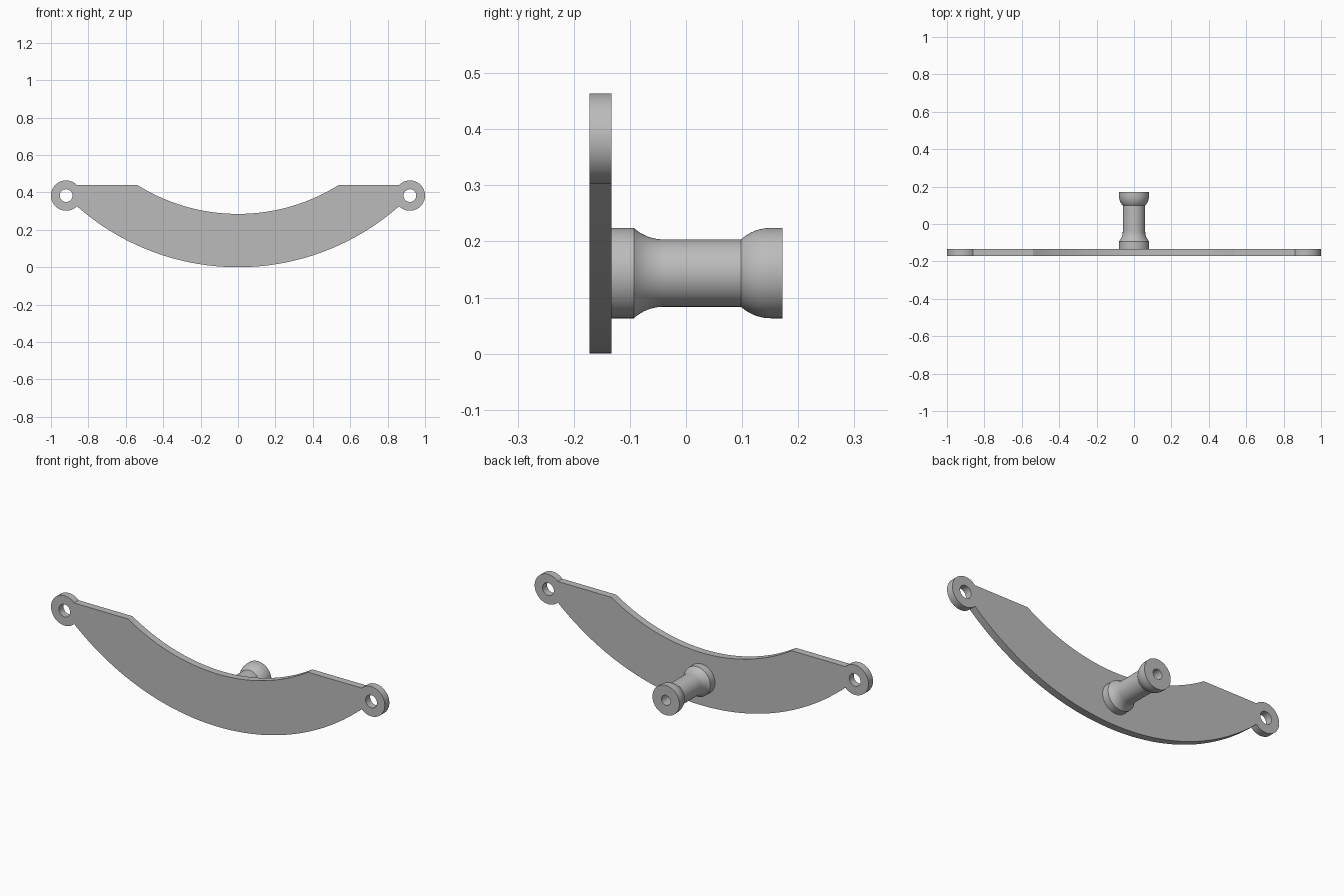
import bpy, bmesh
from math import sin, cos, asin, acos, atan2, pi, radians, sqrt

default_cube = bpy.data.objects.get("Cube")
if default_cube:
    bpy.data.objects.remove(default_cube)

grey = bpy.data.materials.new("plain grey")
grey.use_nodes = True
colour = (0.5, 0.5, 0.5, 1)
grey.diffuse_color = colour
grey.node_tree.nodes["Principled BSDF"].inputs["Base Color"].default_value = colour

FRONT, BACK = -0.172, -0.133      # plate faces along y
EYE_X, EYE_Z, EYE_R, HOLE_R = 0.919, 0.383, 0.081, 0.034
ARC_Z, OUTER_R, INNER_R, TOP = 1.3, 1.3, 1.015, 0.44


def arc(cx, cy, r, a, b, n):
    """Points on an arc from angle a to angle b."""
    return [(cx + r * cos(a + (b - a) * i / n), cy + r * sin(a + (b - a) * i / n))
            for i in range(n + 1)]


def finish(name, bm):
    bmesh.ops.remove_doubles(bm, verts=bm.verts, dist=0.0001)
    bmesh.ops.recalc_face_normals(bm, faces=bm.faces)
    mesh = bpy.data.meshes.new(name)
    bm.to_mesh(mesh)
    bm.free()
    mesh.materials.append(grey)
    ob = bpy.data.objects.new(name, mesh)
    bpy.context.collection.objects.link(ob)
    bpy.ops.object.select_all(action='DESELECT')
    ob.select_set(True)
    bpy.context.view_layer.objects.active = ob
    bpy.ops.object.shade_smooth_by_angle(angle=radians(25))
    return ob


# Curved plate: right half outline from bottom centre round the eye to the inner arc
d = sqrt(EYE_X ** 2 + (ARC_Z - EYE_Z) ** 2)
to_arc_centre = atan2(ARC_Z - EYE_Z, -EYE_X)
low = to_arc_centre + acos((d * d + EYE_R ** 2 - OUTER_R ** 2) / (2 * d * EYE_R))
high = pi - asin((TOP - EYE_Z) / EYE_R)
eye = arc(EYE_X, EYE_Z, EYE_R, low - 2 * pi, high, 48)
outer_end = atan2(eye[0][1] - ARC_Z, eye[0][0])
inner_start = asin((TOP - ARC_Z) / INNER_R)
half = (arc(0, ARC_Z, OUTER_R, -pi / 2, outer_end, 40)[:-1] + eye
        + arc(0, ARC_Z, INNER_R, inner_start, -pi / 2, 28))
outline = half + [(-x, z) for x, z in reversed(half[1:-1])]
holes = [arc(s * EYE_X, EYE_Z, HOLE_R, 0, 2 * pi, 40)[:-1] for s in (-1, 1)]

curve = bpy.data.curves.new("plate_outline", 'CURVE')
curve.dimensions = '2D'
curve.fill_mode = 'BOTH'
curve.extrude = (BACK - FRONT) / 2
for points in [outline] + holes:
    spline = curve.splines.new('POLY')
    spline.points.add(len(points) - 1)
    for p, (x, z) in zip(spline.points, points):
        p.co = (x, z, 0, 1)
    spline.use_cyclic_u = True
helper = bpy.data.objects.new("plate_outline", curve)
bpy.context.collection.objects.link(helper)
bpy.context.view_layer.update()
bm = bmesh.new()
bm.from_mesh(bpy.data.meshes.new_from_object(
    helper.evaluated_get(bpy.context.evaluated_depsgraph_get())))
bpy.data.objects.remove(helper)
for v in bm.verts:
    x, z, y = v.co
    v.co = (x, y + (FRONT + BACK) / 2, z)
finish("curved_plate", bm)

# Peg: turned profile (y, radius) with a fillet, a flared head and a bore
PEG_Z, PEG_R, NECK_R, BORE_R, PEG_END = 0.1435, 0.0805, 0.06, 0.027, 0.172
run, rise = 0.053, PEG_R - NECK_R
fillet_r = (run ** 2 + rise ** 2) / (2 * rise)
sweep = asin(run / fillet_r)
profile = [(BACK, BORE_R), (BACK, PEG_R)]
profile += arc(-0.04, NECK_R + fillet_r, fillet_r, -pi / 2 - sweep, -pi / 2, 10)
profile += arc(0.098 + run, PEG_R - fillet_r, fillet_r, pi / 2 + sweep, pi / 2, 10)
profile += [(PEG_END, PEG_R), (PEG_END, BORE_R)]
bm = bmesh.new()
SIDES = 64
rings = [[bm.verts.new((r * cos(2 * pi * k / SIDES), y, PEG_Z + r * sin(2 * pi * k / SIDES)))
          for k in range(SIDES)] for y, r in profile]
for i, ring in enumerate(rings):
    nxt = rings[(i + 1) % len(rings)]
    for k in range(SIDES):
        j = (k + 1) % SIDES
        bm.faces.new((ring[k], ring[j], nxt[j], nxt[k]))
finish("peg", bm)
